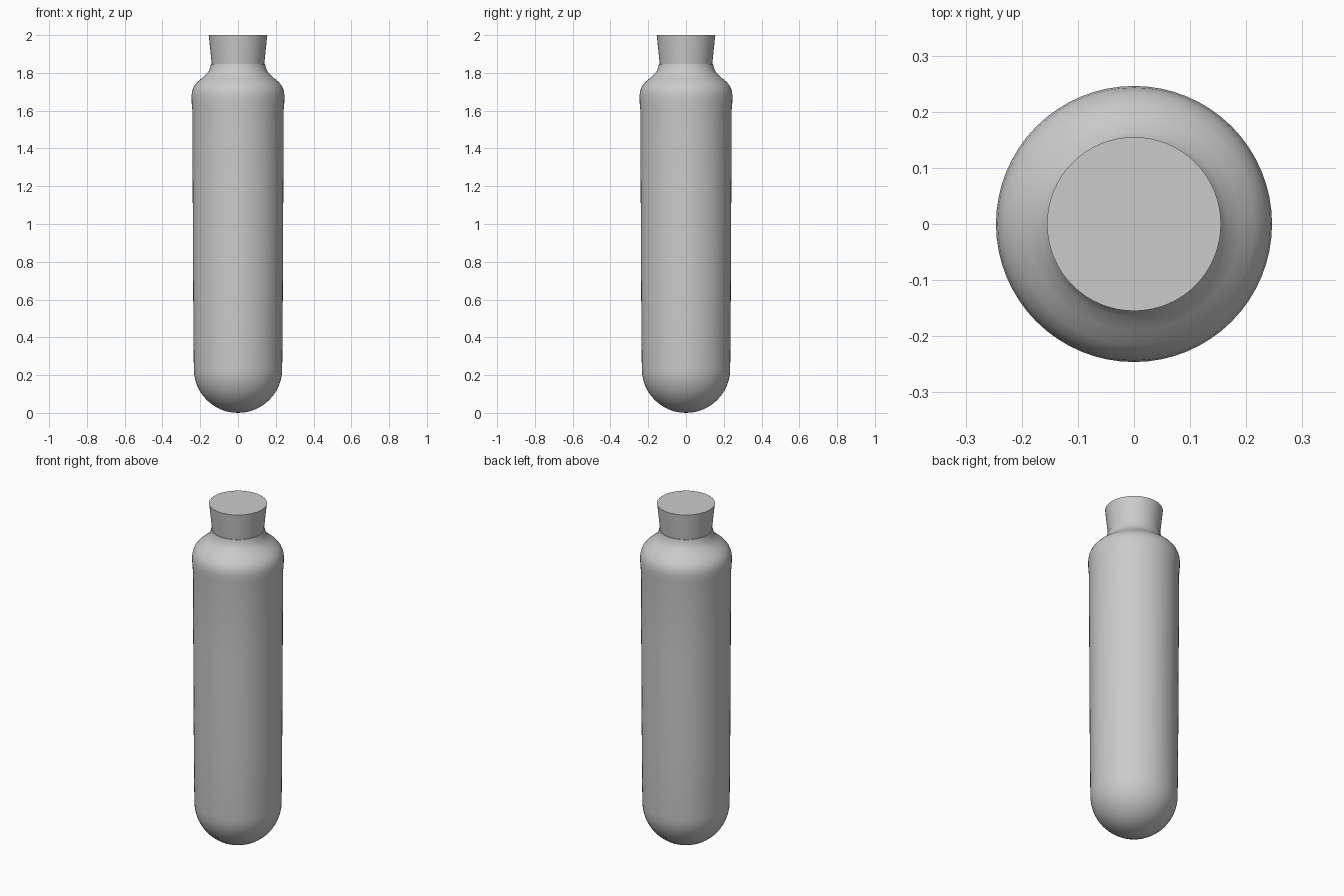
import bpy, bmesh, math

if "Cube" in bpy.data.objects:
    bpy.data.objects.remove(bpy.data.objects["Cube"])

SEGMENTS = 64


def lathe(name, profile):
    """Spin (radius, height) points around z into a closed smooth solid."""
    bm = bmesh.new()
    verts = [bm.verts.new((r, 0, z)) for r, z in profile]
    edges = [bm.edges.new(pair) for pair in zip(verts, verts[1:])]
    bmesh.ops.spin(bm, geom=verts + edges, cent=(0, 0, 0), axis=(0, 0, 1),
                   angle=math.tau, steps=SEGMENTS, use_duplicate=False)
    bmesh.ops.remove_doubles(bm, verts=bm.verts, dist=0.0001)
    bmesh.ops.recalc_face_normals(bm, faces=bm.faces)
    mesh = bpy.data.meshes.new(name)
    bm.to_mesh(mesh)
    bm.free()
    obj = bpy.data.objects.new(name, mesh)
    bpy.context.collection.objects.link(obj)
    bpy.ops.object.select_all(action='DESELECT')
    obj.select_set(True)
    bpy.context.view_layer.objects.active = obj
    bpy.ops.object.shade_smooth_by_angle(angle=math.radians(35))
    return obj


# Tube: round bottom, slightly flaring wall, rounded shoulder and short neck
R = 0.234
bottom = [(R * math.sin(a), R - R * math.cos(a))
          for a in (math.pi / 2 * i / 12 for i in range(13))]
wall = [(0.237, 0.6), (0.24, 1.2), (0.2415, 1.6), (0.245, 1.64), (0.246, 1.68),
        (0.243, 1.705), (0.233, 1.73), (0.215, 1.752), (0.19, 1.773),
        (0.166, 1.795), (0.152, 1.815), (0.146, 1.835), (0.143, 1.848), (0, 1.848)]
lathe("tube", bottom + wall)

# Stopper: tapered plug widening upward
lathe("stopper", [(0, 1.80), (0.134, 1.80), (0.155, 2.0), (0, 2.0)])
